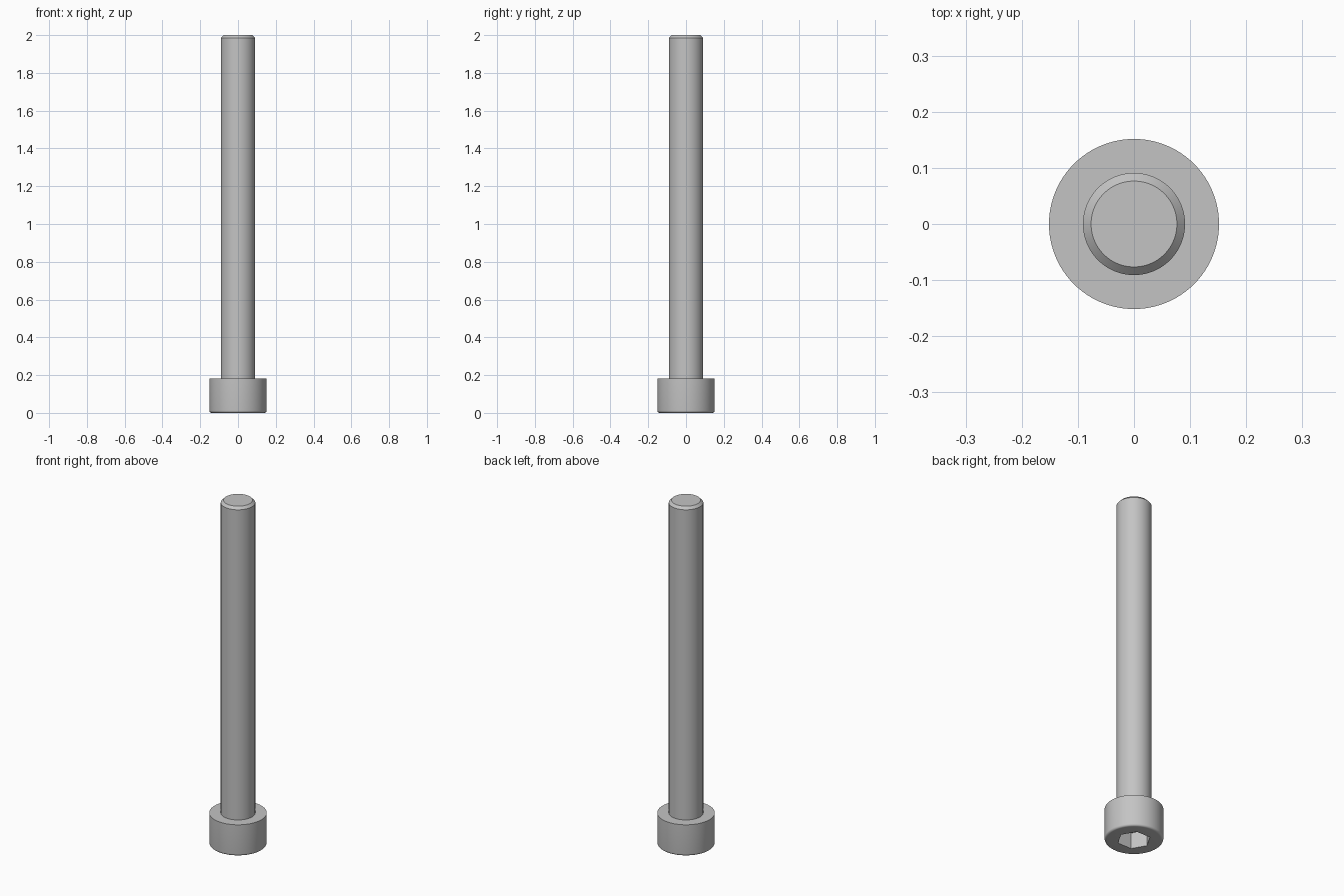
import bpy
import bmesh
from math import radians, sin, cos

cube = bpy.data.objects.get("Cube")
if cube:
    bpy.data.objects.remove(cube, do_unlink=True)

HEAD_R, HEAD_H = 0.1515, 0.182
SHANK_R, LENGTH = 0.091, 2.0
FILLET, CHAMFER = 0.012, 0.0145
SOCKET_R, SOCKET_DEPTH = 0.0875, 0.092
SEGMENTS = 96

steel = bpy.data.materials.new("steel grey")
steel.use_nodes = True
colour = (0.55, 0.55, 0.55, 1)
steel.diffuse_color = colour
steel.node_tree.nodes["Principled BSDF"].inputs["Base Color"].default_value = colour


def lathe(name, profile, segments):
    """Turn a profile of (radius, z) rings around z and cap both ends."""
    bm = bmesh.new()
    rings = []
    for r, z in profile:
        angles = [radians(360 * i / segments) for i in range(segments)]
        rings.append([bm.verts.new((r * cos(a), r * sin(a), z)) for a in angles])
    for low, high in zip(rings, rings[1:]):
        for i in range(segments):
            j = (i + 1) % segments
            bm.faces.new((low[i], low[j], high[j], high[i]))
    bm.faces.new(rings[0][::-1])
    bm.faces.new(rings[-1])
    bmesh.ops.recalc_face_normals(bm, faces=bm.faces)
    mesh = bpy.data.meshes.new(name)
    bm.to_mesh(mesh)
    bm.free()
    mesh.materials.append(steel)
    obj = bpy.data.objects.new(name, mesh)
    bpy.context.collection.objects.link(obj)
    return obj


# Head with rounded lower rim, then the shank with a chamfered tip
rim = [(HEAD_R - FILLET + FILLET * sin(radians(a)), FILLET - FILLET * cos(radians(a)))
       for a in range(0, 91, 15)]
bolt = lathe("socket_head_bolt", rim + [
    (HEAD_R, HEAD_H),
    (SHANK_R, HEAD_H),
    (SHANK_R, LENGTH - CHAMFER),
    (SHANK_R - CHAMFER, LENGTH),
], SEGMENTS)

# Hexagonal key socket cut into the underside of the head
cutter = lathe("socket_cutter", [(SOCKET_R, -0.05), (SOCKET_R, SOCKET_DEPTH)], 6)
cutter.hide_render = True
cut = bolt.modifiers.new("key_socket", "BOOLEAN")
cut.operation = "DIFFERENCE"
cut.solver = "EXACT"
cut.object = cutter

bpy.ops.object.select_all(action="DESELECT")
bolt.select_set(True)
bpy.context.view_layer.objects.active = bolt
bpy.ops.object.modifier_apply(modifier=cut.name)
bpy.data.objects.remove(cutter, do_unlink=True)
bpy.ops.object.shade_smooth_by_angle(angle=radians(30))
